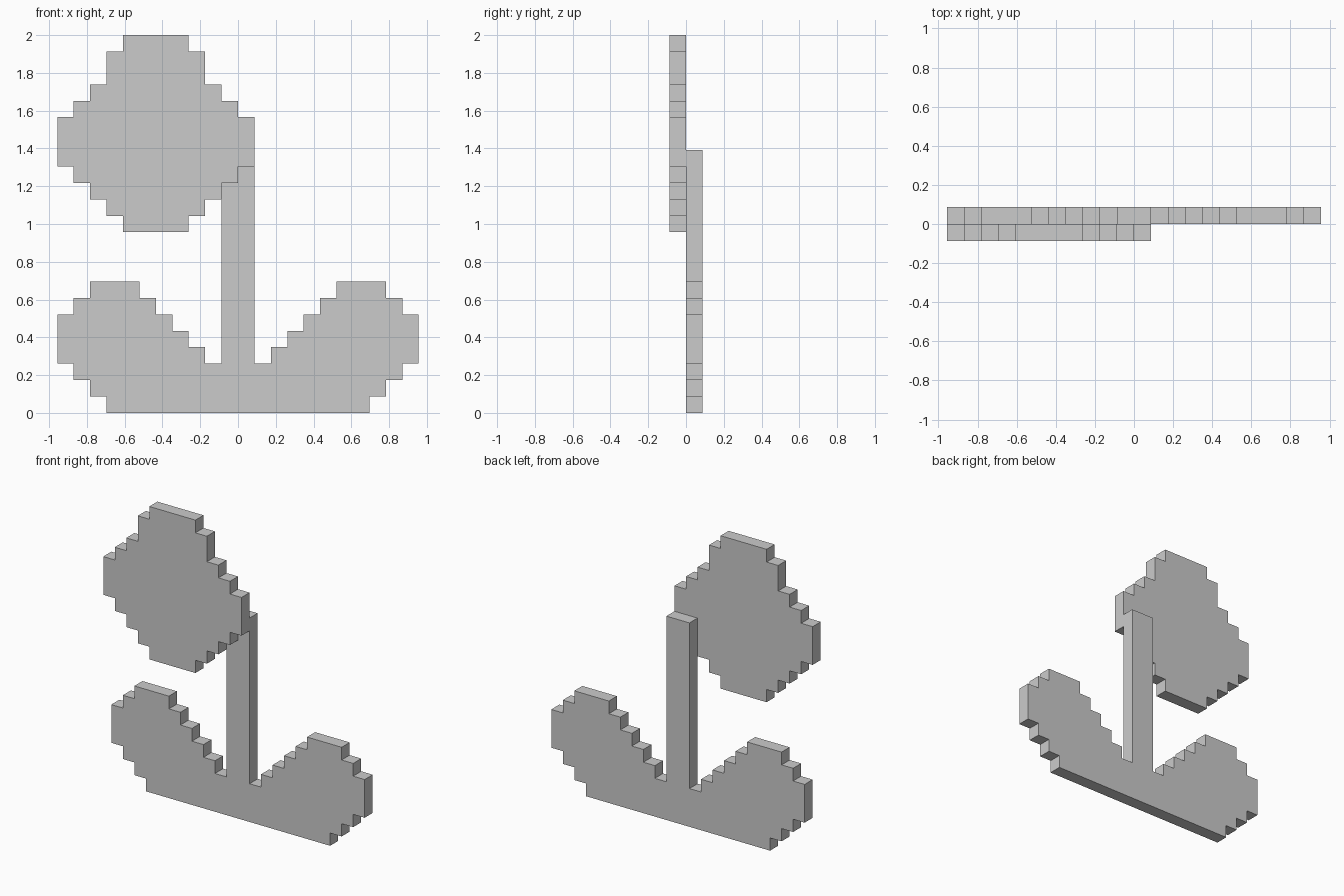
import bpy, bmesh

if "Cube" in bpy.data.objects:
    bpy.data.objects.remove(bpy.data.objects["Cube"])

U = 2 / 23  # size of one pixel block


def stairs(start, moves):
    """Stepped half outline: alternating moves in x and z, in blocks."""
    x, z = start
    pts = [(x, z)]
    for i, m in enumerate(moves):
        if i % 2 == 0:
            z += m
        else:
            x += m
        pts.append((x, z))
    return pts


def plate(name, half, centre_x, y_front):
    """Mirror a half outline about its centre and extrude it one block deep."""
    outline = half + [(-x, z) for x, z in reversed(half)]
    bm = bmesh.new()
    face = bm.faces.new([bm.verts.new(((x + centre_x) * U, y_front * U, z * U))
                         for x, z in outline])
    ext = bmesh.ops.extrude_face_region(bm, geom=[face])
    verts = [g for g in ext["geom"] if isinstance(g, bmesh.types.BMVert)]
    bmesh.ops.translate(bm, verts=verts, vec=(0, U, 0))
    bmesh.ops.recalc_face_normals(bm, faces=bm.faces)
    mesh = bpy.data.meshes.new(name)
    bm.to_mesh(mesh)
    bm.free()
    obj = bpy.data.objects.new(name, mesh)
    bpy.context.collection.objects.link(obj)
    return obj


# Two ground leaves and the stem: one flat plate behind the centre plane
leaf_half = stairs((8, 0), [1, 1, 1, 1, 1, 1, 3, -1, 1, -1, 1, -3,
                            -1, -1, -1, -1, -1, -1, -1, -1, -1, -1, 13])
plate("leaves_and_stem", leaf_half, 0, 0)

# Flower head: stepped disc in front of the stem, offset to the left
head_half = stairs((2, 11), [1, 1, 1, 1, 1, 1, 1, 1, 3, -1,
                             1, -1, 1, -1, 2, -1, 1])
plate("flower_head", head_half, -5, -1)
